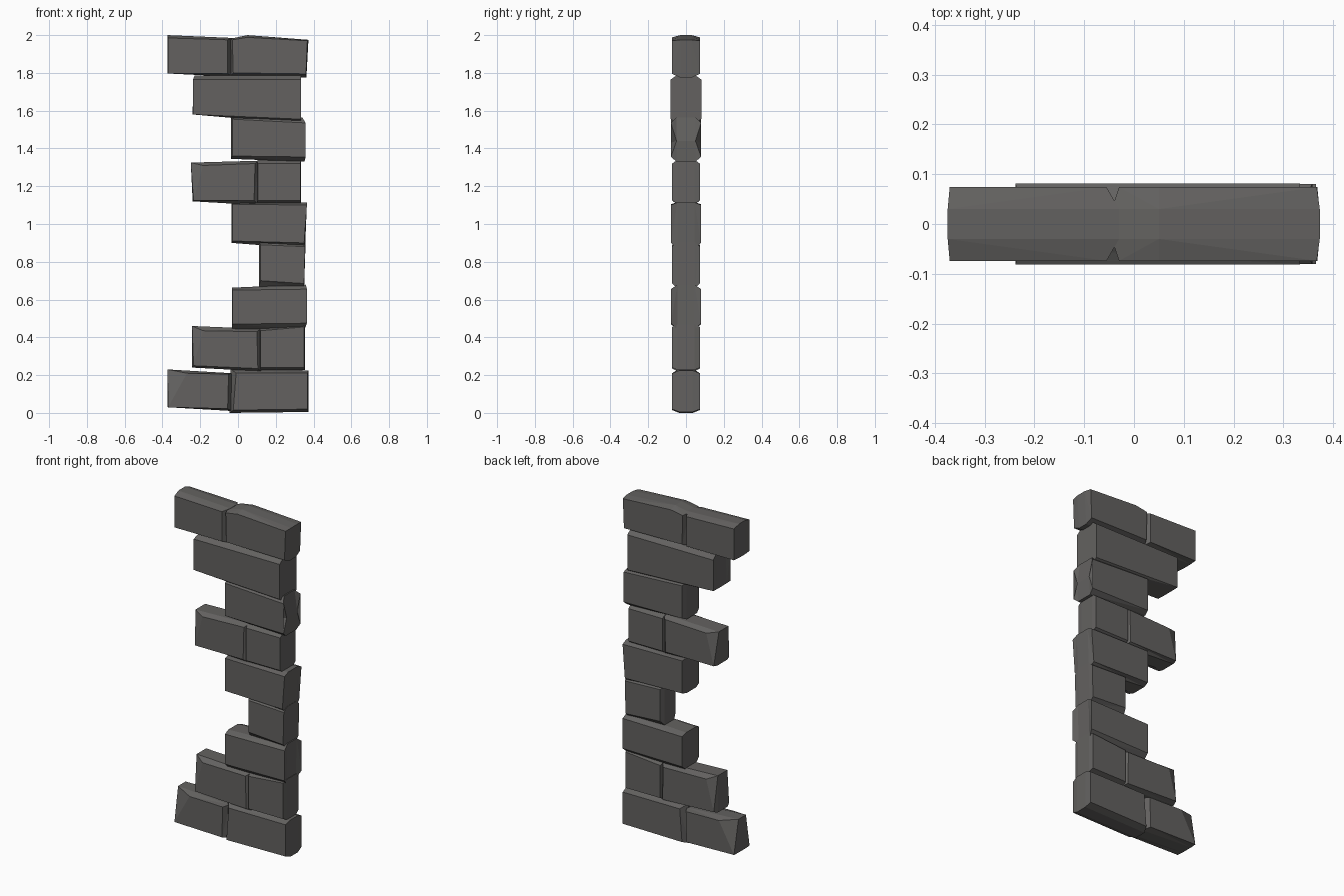
import bpy, bmesh

stone = bpy.data.materials.new("dark_grey_stone")
stone.diffuse_color = (0.125, 0.121, 0.117, 1)


def brick(name, face, depth, core=None, core_depth=0.045, grow=(0.006, 0.013)):
    """Roughly cut stone: front/back outline, swelling to a larger core outline.
    Outlines are (x, z) points going round from bottom left."""
    if core is None:
        cx = sum(p[0] for p in face) / len(face)
        cz = sum(p[1] for p in face) / len(face)
        core = [(x + (grow[0] if x > cx else -grow[0]),
                 z + (grow[1] if z > cz else -grow[1])) for x, z in face]
    bm = bmesh.new()
    rings = []
    for outline, y in ((face, -depth), (core, -core_depth),
                       (core, core_depth), (face, depth)):
        rings.append([bm.verts.new((x, y, z)) for x, z in outline])
    n = len(face)
    for a, b in zip(rings, rings[1:]):
        for i in range(n):
            j = (i + 1) % n
            bm.faces.new((a[i], a[j], b[j], b[i]))
    bm.faces.new(rings[0])
    bm.faces.new(rings[-1][::-1])
    # split warped sides into flat facets
    bmesh.ops.triangulate(bm, faces=bm.faces[:])
    bmesh.ops.recalc_face_normals(bm, faces=bm.faces[:])
    mesh = bpy.data.meshes.new(name)
    bm.to_mesh(mesh)
    bm.free()
    mesh.materials.append(stone)
    obj = bpy.data.objects.new(name, mesh)
    bpy.context.collection.objects.link(obj)


# bottom course
brick("base_stone_right", [(-0.025, 0.015), (0.368, 0.02), (0.368, 0.21), (-0.01, 0.21)], 0.074,
      [(-0.045, 0.0), (0.372, 0.005), (0.372, 0.225), (-0.04, 0.235)], 0.035)
brick("base_stone_left", [(-0.37, 0.03), (-0.055, 0.022), (-0.05, 0.205), (-0.27, 0.21)], 0.074,
      [(-0.373, 0.03), (-0.03, 0.01), (-0.03, 0.21), (-0.373, 0.23)], 0.035)
# second course
brick("course_2_left", [(-0.235, 0.25), (0.105, 0.235), (0.10, 0.43), (-0.185, 0.435)], 0.073,
      [(-0.243, 0.24), (0.125, 0.22), (0.12, 0.445), (-0.243, 0.46)])
brick("course_2_right", [(0.12, 0.24), (0.35, 0.24), (0.35, 0.455), (0.12, 0.435)], 0.073)
# single stones of the post
brick("course_3", [(-0.03, 0.47), (0.365, 0.475), (0.365, 0.655), (-0.03, 0.65)], 0.08,
      [(-0.033, 0.44), (0.352, 0.44), (0.358, 0.68), (-0.033, 0.663)])
brick("course_4", [(0.12, 0.70), (0.35, 0.685), (0.355, 0.88), (0.12, 0.89)], 0.073,
      [(0.11, 0.67), (0.35, 0.66), (0.358, 0.905), (0.11, 0.91)])
brick("course_5", [(-0.03, 0.91), (0.35, 0.90), (0.365, 1.10), (-0.03, 1.105)], 0.08,
      [(-0.035, 0.90), (0.355, 0.87), (0.365, 1.115), (-0.035, 1.11)])
# sixth course
brick("course_6_left", [(-0.235, 1.125), (0.085, 1.125), (0.09, 1.32), (-0.185, 1.31)], 0.073,
      [(-0.24, 1.12), (0.11, 1.10), (0.11, 1.335), (-0.25, 1.325)])
brick("course_6_right", [(0.105, 1.125), (0.33, 1.125), (0.33, 1.32), (0.105, 1.32)], 0.073,
      grow=(0.003, 0.02))
# stone with chipped right corner
brick("course_7_chipped", [(-0.03, 1.36), (0.358, 1.355), (0.30, 1.43), (0.358, 1.535), (-0.03, 1.555)], 0.08,
      [(-0.038, 1.345), (0.352, 1.33), (0.358, 1.44), (0.34, 1.565), (-0.038, 1.57)], 0.05)
brick("course_8", [(-0.238, 1.58), (0.333, 1.555), (0.333, 1.765), (-0.238, 1.765)], 0.081,
      [(-0.24, 1.58), (0.333, 1.53), (0.333, 1.79), (-0.23, 1.785)])
# top course
brick("top_stone_left", [(-0.37, 1.797), (-0.055, 1.797), (-0.055, 1.975), (-0.37, 1.985)], 0.074,
      [(-0.374, 1.797), (-0.03, 1.78), (-0.03, 1.985), (-0.374, 2.0)], 0.03)
brick("top_stone_right", [(-0.025, 1.80), (0.36, 1.795), (0.367, 1.97), (0.05, 1.988), (-0.03, 1.975)], 0.074,
      [(-0.045, 1.78), (0.362, 1.775), (0.373, 1.975), (0.05, 2.0), (-0.045, 1.98)], 0.03)
